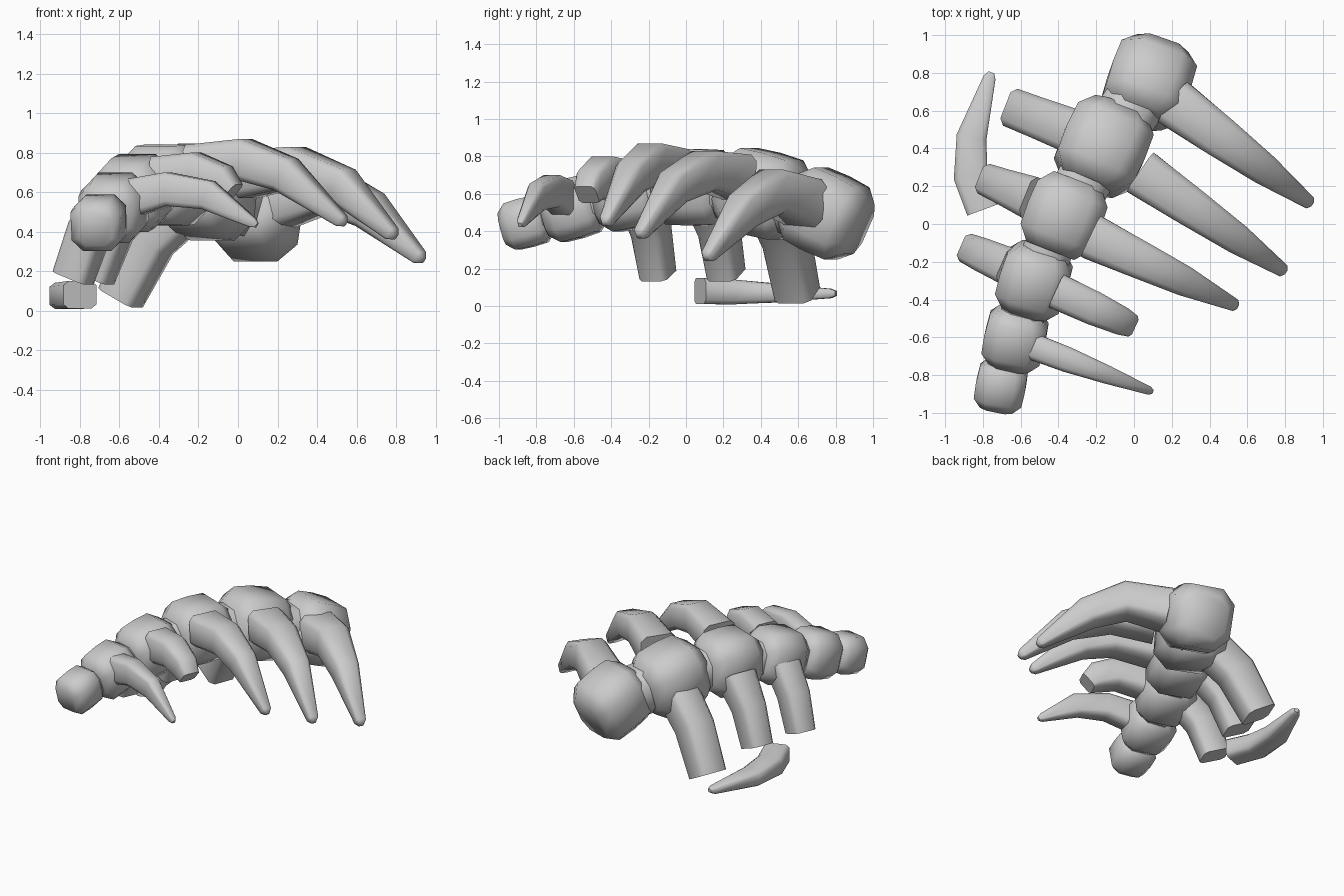
import bpy, bmesh, math
from mathutils import Vector

if "Cube" in bpy.data.objects:
    bpy.data.objects.remove(bpy.data.objects["Cube"])

Z = Vector((0, 0, 1))


def loft(name, rings, side=None, chamfer=0.5, angle=55):
    """Sweep a chamfered box section along rings of (centre, half width, half height)."""
    pts = [Vector(r[0]) for r in rings]
    bm = bmesh.new()
    loops = []
    c = 1 - chamfer
    section = [(1, c), (c, 1), (-c, 1), (-1, c), (-1, -c), (-c, -1), (c, -1), (1, -c)]
    for i, (p, w, h) in enumerate(rings):
        a, b = pts[max(i - 1, 0)], pts[min(i + 1, len(pts) - 1)]
        t = (b - a).normalized()
        s = (side or t.cross(Z)).normalized()
        u = s.cross(t).normalized()
        loops.append([bm.verts.new(pts[i] + s * w * x + u * h * y) for x, y in section])
    for l0, l1 in zip(loops, loops[1:]):
        for k in range(8):
            j = (k + 1) % 8
            bm.faces.new((l0[k], l0[j], l1[j], l1[k]))
    bm.faces.new(loops[0][::-1])
    bm.faces.new(loops[-1])
    bmesh.ops.recalc_face_normals(bm, faces=bm.faces)
    me = bpy.data.meshes.new(name)
    bm.to_mesh(me)
    bm.free()
    me.shade_smooth()
    me.set_sharp_from_angle(angle=math.radians(angle))
    ob = bpy.data.objects.new(name, me)
    bpy.context.collection.objects.link(ob)
    return ob


def rib(name, start, end, steps, pointed=True):
    """Rib in a vertical plane; steps are (fraction, z, half width, half height)."""
    a, b = Vector((*start, 0)), Vector((*end, 0))
    rings = [(a.lerp(b, f) + Z * z, w, h) for f, z, w, h in steps]
    if pointed:  # blunt rounded tip
        p, w, h = rings[-1]
        d = (p - rings[-2][0]).normalized()
        rings.append((p + d * 0.025, w * 0.5, h * 0.5))
    return loft(name, rings, side=(b - a).cross(Z), chamfer=0.3)


# Vertebrae: centre, half width, half length, axis direction
vertebrae = [
    ((0.08, 0.75, 0.495), 0.218, 0.205, (0.30, 0.86, -0.42)),
    ((-0.16, 0.41, 0.60), 0.225, 0.22, (0.38, 0.88, -0.24)),
    ((-0.37, 0.045, 0.635), 0.205, 0.2, (0.36, 0.92, 0.0)),
    ((-0.53, -0.30, 0.595), 0.182, 0.178, (0.28, 0.92, 0.22)),
    ((-0.63, -0.605, 0.52), 0.162, 0.155, (0.2, 0.92, 0.28)),
    ((-0.705, -0.855, 0.445), 0.132, 0.128, (0.18, 0.93, 0.25)),
]
for i, (c, w, l, axis) in enumerate(vertebrae):
    c, d = Vector(c), Vector(axis).normalized()
    profile = [(-1, 0.66), (-0.62, 0.97), (0, 1.0), (0.62, 0.97), (1, 0.66)]
    loft(f"vertebra_{i + 1}", [(c + d * l * k, w * r, w * r) for k, r in profile],
         chamfer=0.44, angle=70)

# Discs joining neighbouring vertebrae
for i, (v0, v1) in enumerate(zip(vertebrae, vertebrae[1:])):
    a, b = Vector(v0[0]), Vector(v1[0])
    r = v1[1] * 0.72
    loft(f"disc_{i + 1}", [(a.lerp(b, 0.3), r, r), (a.lerp(b, 0.7), r, r)])

# Right-hand ribs, curving out and down to a point
rib("right_rib_1", (0.22, 0.635), (0.92, 0.12),
    [(0, 0.55, .13, .13), (.34, .615, .11, .115), (.64, .51, .083, .095), (1, .27, .035, .035)])
rib("right_rib_2", (0.04, 0.27), (0.78, -0.24),
    [(0, 0.69, .125, .12), (.34, .725, .105, .105), (.66, .635, .08, .09), (1, .39, .035, .035)])
rib("right_rib_3", (-0.22, -0.07), (0.525, -0.425),
    [(0, 0.73, .12, .11), (.34, .765, .10, .105), (.62, .69, .08, .09), (1, .455, .033, .033)])
rib("right_rib_4", (-0.40, -0.36), (-0.03, -0.53),
    [(0, 0.67, .095, .11), (.5, .70, .09, .10), (.85, .65, .075, .09), (1, .595, .06, .06)], False)
rib("right_rib_5", (-0.52, -0.655), (0.075, -0.88),
    [(0, 0.575, .07, .095), (.28, .615, .067, .085), (.62, .585, .048, .075), (1, .445, .022, .025)])

# Left-hand ribs, broken off short
rib("left_rib_2", (-0.26, 0.465), (-0.595, 0.595),
    [(0, 0.53, .12, .12), (.55, .36, .11, .12), (1, .065, .105, .105)], False)
rib("left_rib_3", (-0.50, 0.12), (-0.735, 0.215),
    [(0, 0.58, .115, .11), (.6, .41, .095, .105), (1, .17, .085, .10)], False)
rib("left_rib_4", (-0.63, -0.24), (-0.835, -0.15),
    [(0, 0.56, .10, .10), (.6, .40, .09, .10), (1, .165, .08, .095)], False)

# Broken rib piece lying on the ground
loft("fallen_rib_piece", [
    ((-0.80, 0.075, 0.08), .07, .088), ((-0.865, 0.25, 0.075), .066, .09),
    ((-0.86, 0.46, 0.07), .052, .08), ((-0.765, 0.775, 0.067), .025, .033),
    ((-0.755, 0.803, 0.067), .013, .016)], side=Z, chamfer=0.3)
